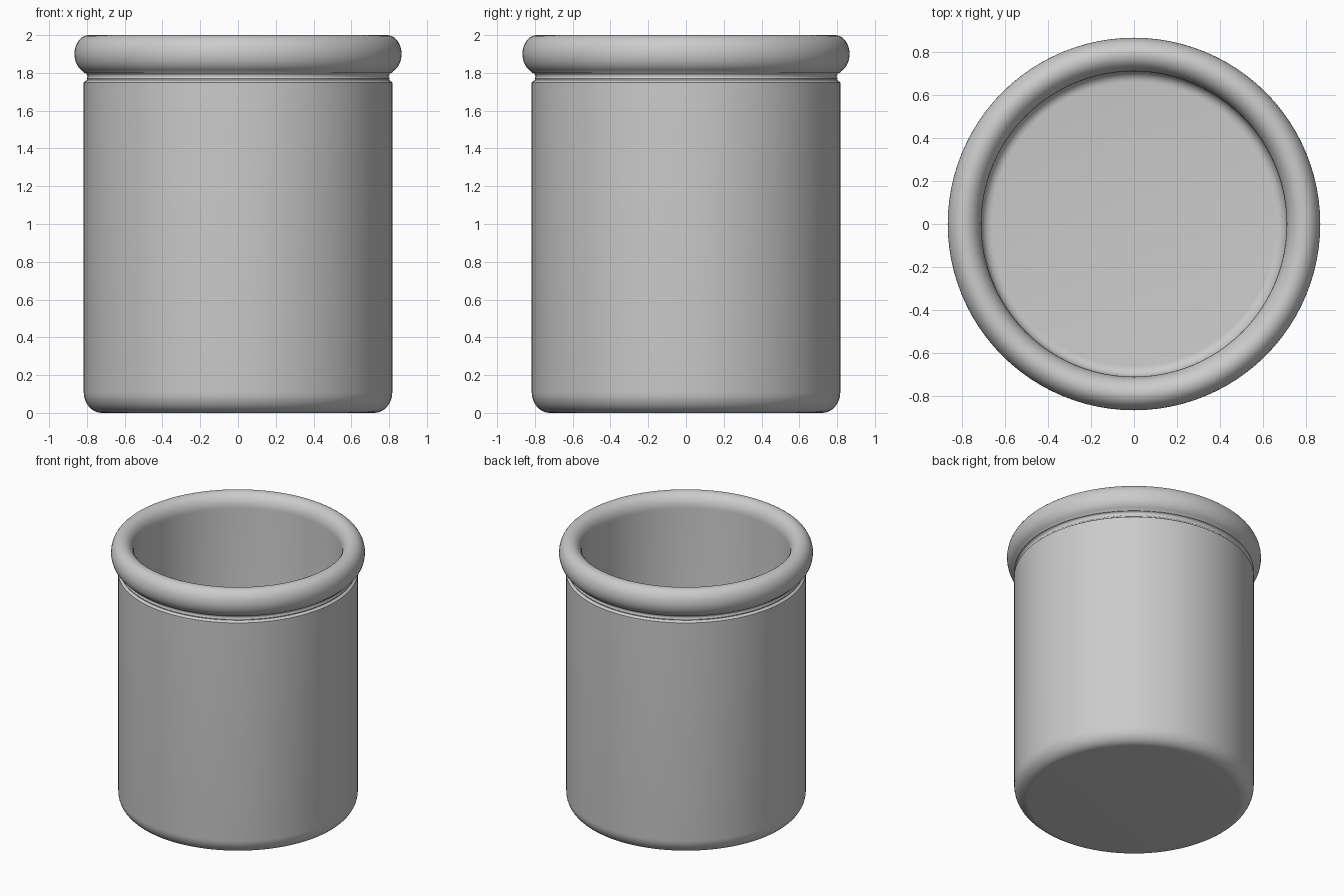
import bpy, bmesh
from math import sin, cos, pi, radians

cube = bpy.data.objects.get("Cube")
if cube:
    bpy.data.objects.remove(cube, do_unlink=True)

SEGMENTS = 96


def material(name, rgb):
    mat = bpy.data.materials.new(name)
    mat.use_nodes = True
    mat.diffuse_color = (*rgb, 1)
    mat.node_tree.nodes["Principled BSDF"].inputs["Base Color"].default_value = (*rgb, 1)
    return mat


def arc(cx, cz, rx, rz, start, end, steps=10):
    """Points along an elliptical arc, angles in degrees."""
    angles = [radians(start + (end - start) * i / steps) for i in range(steps + 1)]
    return [(cx + rx * cos(a), cz + rz * sin(a)) for a in angles]


def lathe(name, profile, mat):
    """Revolve a radius/height profile around z."""
    bm = bmesh.new()
    verts = [bm.verts.new((r, 0, z)) for r, z in profile]
    edges = [bm.edges.new(pair) for pair in zip(verts, verts[1:])]
    bmesh.ops.spin(bm, geom=verts + edges, cent=(0, 0, 0), axis=(0, 0, 1),
                   angle=2 * pi, steps=SEGMENTS, use_merge=False)
    bmesh.ops.remove_doubles(bm, verts=bm.verts, dist=0.0005)
    bmesh.ops.recalc_face_normals(bm, faces=bm.faces)
    mesh = bpy.data.meshes.new(name)
    bm.to_mesh(mesh)
    bm.free()
    mesh.materials.append(mat)
    obj = bpy.data.objects.new(name, mesh)
    bpy.context.collection.objects.link(obj)
    bpy.context.view_layer.objects.active = obj
    obj.select_set(True)
    bpy.ops.object.shade_smooth_by_angle(angle=radians(35))
    obj.select_set(False)
    return obj


grey = material("plain grey", (0.6, 0.6, 0.6))

# Outer wall: flat base, rounded foot, straight side, groove under the rim
outside = [(0, 0)] + arc(0.72, 0.11, 0.097, 0.11, -90, 0)
outside += [(0.817, 1.75), (0.80, 1.762)]
outside += arc(0.815, 1.782, 0.018, 0.018, 220, 90, 6)

# Rolled rim: rounded outside and over the lip
rim = arc(0.79, 1.9, 0.076, 0.1, -65, 90, 16) + arc(0.79, 1.9, 0.08, 0.1, 90, 180)[1:]

# Hollow interior: straight wall down to a flat floor
inside = arc(0.66, 0.15, 0.05, 0.05, 0, -90, 6) + [(0, 0.10)]

lathe("jar", outside + rim + inside, grey)
